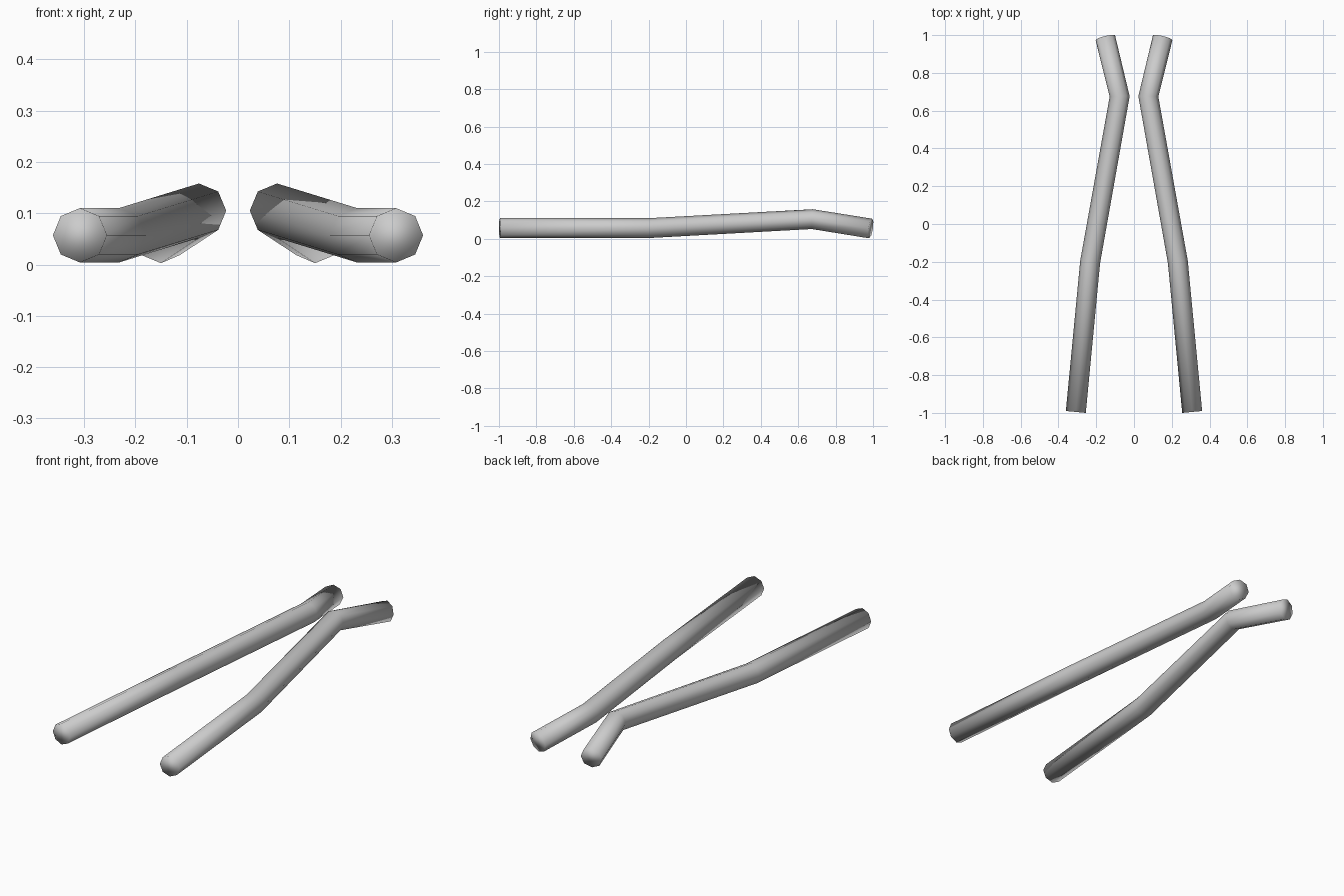
import bpy
import bmesh
from mathutils import Vector
from math import cos, sin, tau

cube = bpy.data.objects.get("Cube")
if cube:
    bpy.data.objects.remove(cube, do_unlink=True)

SIDES = 8
RADIUS = 0.053

# Centre line of the left tube, front to back
PATH = [(0.308, -0.995, 0.057), (0.232, -0.2, 0.057),
        (0.076, 0.675, 0.105), (0.152, 0.987, 0.055)]

grey = bpy.data.materials.new("light_grey")
grey.use_nodes = True
colour = (0.6, 0.6, 0.6, 1)
grey.diffuse_color = colour
grey.node_tree.nodes["Principled BSDF"].inputs["Base Color"].default_value = colour


def make_tube(name, side):
    """Sweep an octagon along the bent path, mirrored by side."""
    points = [Vector((x * side, y, z)) for x, y, z in PATH]
    bm = bmesh.new()
    rings = []
    for i, p in enumerate(points):
        ahead = points[min(i + 1, len(points) - 1)]
        behind = points[max(i - 1, 0)]
        # Bends are mitred halfway between neighbouring directions
        tangent = ((ahead - p).normalized() + (p - behind).normalized()).normalized()
        across = tangent.cross(Vector((0, 0, 1))).normalized()
        up = across.cross(tangent)
        rings.append([bm.verts.new(p + RADIUS * (across * cos(a) + up * sin(a)))
                      for a in (tau * k / SIDES for k in range(SIDES))])
    for a, b in zip(rings, rings[1:]):
        for k in range(SIDES):
            n = (k + 1) % SIDES
            bm.faces.new((a[k], a[n], b[n], b[k]))
    # End caps share the tube's smooth shading
    bm.faces.new(rings[0])
    bm.faces.new(rings[-1])
    bmesh.ops.recalc_face_normals(bm, faces=bm.faces)
    for f in bm.faces:
        f.smooth = True
    mesh = bpy.data.meshes.new(name)
    bm.to_mesh(mesh)
    bm.free()
    mesh.materials.append(grey)
    bpy.context.collection.objects.link(bpy.data.objects.new(name, mesh))


make_tube("left_bent_tube", 1)
make_tube("right_bent_tube", -1)
